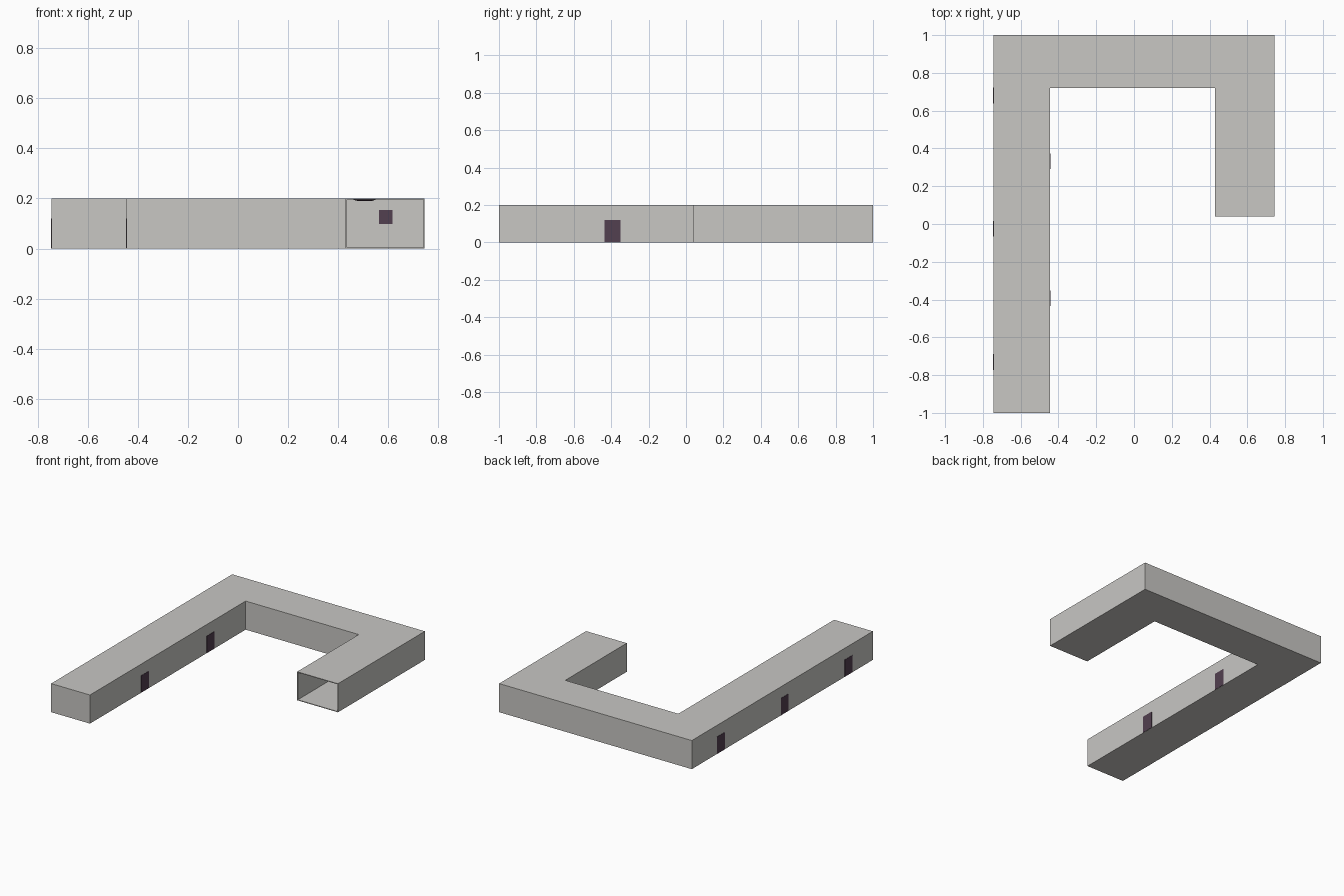
import bpy, bmesh

if "Cube" in bpy.data.objects:
    bpy.data.objects.remove(bpy.data.objects["Cube"])


def material(name, rgb):
    m = bpy.data.materials.new(name)
    m.diffuse_color = (*rgb, 1)
    m.use_nodes = True
    m.node_tree.nodes["Principled BSDF"].inputs["Base Color"].default_value = m.diffuse_color
    return m


concrete = material("pale_concrete", (0.58, 0.57, 0.55))
purple = material("dark_purple", (0.085, 0.05, 0.08))


def finish(bm, name, mat):
    mesh = bpy.data.meshes.new(name)
    bm.to_mesh(mesh)
    bm.free()
    ob = bpy.data.objects.new(name, mesh)
    bpy.context.collection.objects.link(ob)
    mesh.materials.append(mat)
    return ob


def plate(name, x, y, z, sx, sy, sz):
    bm = bmesh.new()
    bmesh.ops.create_cube(bm, size=1)
    bmesh.ops.scale(bm, vec=(sx, sy, sz), verts=bm.verts)
    bmesh.ops.translate(bm, vec=(x, y, z), verts=bm.verts)
    return finish(bm, name, purple)


# Hook-shaped hall: extruded outline, open at the end of the short wing
outline = [(-0.745, -1), (-0.445, -1), (-0.445, 0.72), (0.43, 0.72),
           (0.43, 0.04), (0.745, 0.04), (0.745, 1), (-0.745, 1)]
bm = bmesh.new()
base = bm.faces.new([bm.verts.new((x, y, 0)) for x, y in outline])
top = bmesh.ops.extrude_face_region(bm, geom=[base], use_keep_orig=True)["geom"]
bmesh.ops.translate(bm, vec=(0, 0, 0.2),
                    verts=[v for v in top if isinstance(v, bmesh.types.BMVert)])
bmesh.ops.recalc_face_normals(bm, faces=bm.faces)
opening = [f for f in bm.faces
           if f.normal.y < -0.9 and abs(f.calc_center_median().y - 0.04) < 0.01]
bmesh.ops.delete(bm, geom=opening, context="FACES_ONLY")
hall = finish(bm, "hall_shell", concrete)
walls = hall.modifiers.new("wall_thickness", "SOLIDIFY")
walls.thickness = 0.005
walls.offset = -1
walls.use_even_offset = True

# Doors along both sides of the long wing
for x, ys, side in ((-0.745, (0.68, -0.025, -0.73), "outer"),
                    (-0.445, (-0.393, 0.332), "inner")):
    for i, y in enumerate(ys):
        plate(f"{side}_door_{i + 1}", x, y, 0.0605, 0.004, 0.084, 0.119)

# Small window on the far wall, seen through the open end
plate("inside_window", 0.59, 0.993, 0.126, 0.055, 0.005, 0.055)

# Shallow ceiling lamp inside the short wing
bm = bmesh.new()
bmesh.ops.create_cone(bm, cap_ends=True, segments=16, radius1=0.025, radius2=0.045, depth=0.006)
bmesh.ops.translate(bm, vec=(0.505, 0.5, 0.192), verts=bm.verts)
finish(bm, "ceiling_lamp", purple)
